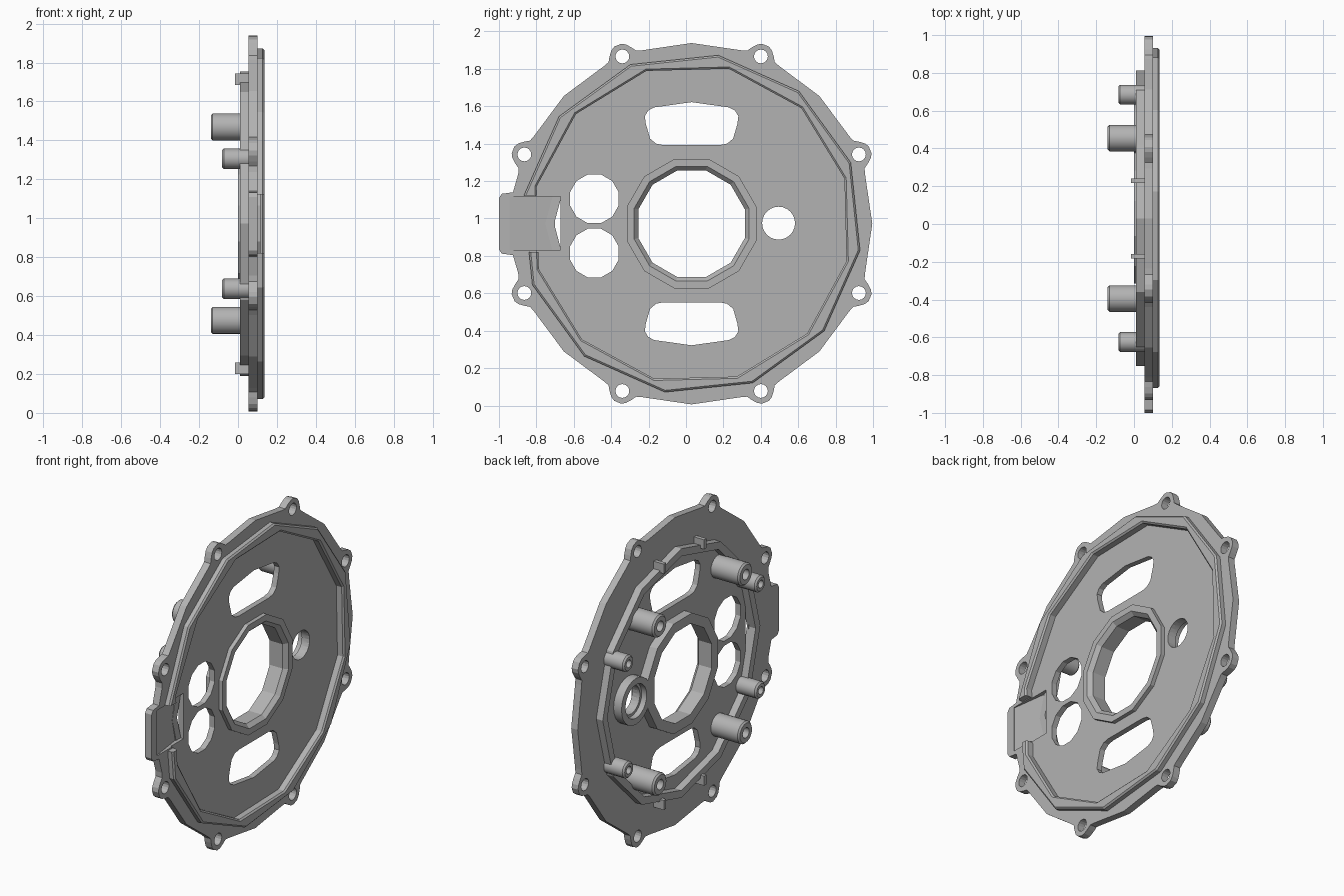
import bpy, bmesh
from math import sin, cos, pi, radians

if "Cube" in bpy.data.objects:
    bpy.data.objects.remove(bpy.data.objects["Cube"])

CY, CZ = 0.03, 0.972          # centre of the disc in the y-z plane
FLOOR, BACK, FRONT = 0.09, 0.055, 0.10

metal = bpy.data.materials.new("light_grey_metal")
metal.use_nodes = True
grey = (0.45, 0.45, 0.45, 1)
metal.diffuse_color = grey
bsdf = next(n for n in metal.node_tree.nodes if n.type == "BSDF_PRINCIPLED")
bsdf.inputs["Base Color"].default_value = grey


def finish(name, bm):
    bmesh.ops.recalc_face_normals(bm, faces=bm.faces)
    mesh = bpy.data.meshes.new(name)
    bm.to_mesh(mesh)
    bm.free()
    mesh.materials.append(metal)
    obj = bpy.data.objects.new(name, mesh)
    bpy.context.collection.objects.link(obj)
    return obj


def circle(y, z, r, n, phase=0.0):
    return [(y + r * cos(phase + 2 * pi * i / n), z + r * sin(phase + 2 * pi * i / n))
            for i in range(n)]


def prism(bm, outline, x0, x1):
    """Extrude a y-z outline along x."""
    a = [bm.verts.new((x0, y, z)) for y, z in outline]
    b = [bm.verts.new((x1, y, z)) for y, z in outline]
    bm.faces.new(a)
    bm.faces.new(b)
    for i in range(len(a)):
        j = (i + 1) % len(a)
        bm.faces.new((a[i], a[j], b[j], b[i]))


def box(bm, x, y, z):
    prism(bm, [(y[0], z[0]), (y[1], z[0]), (y[1], z[1]), (y[0], z[1])], *x)


def ring(name, y, z, profile, n):
    """Sweep a closed (radius, x, phase in degrees) profile around an x axis."""
    bm = bmesh.new()
    loops = [[bm.verts.new((x, *p)) for p in circle(y, z, r, n, radians(ph))]
             for r, x, ph in profile]
    for a, b in zip(loops, loops[1:] + loops[:1]):
        for i in range(n):
            j = (i + 1) % n
            bm.faces.new((a[i], a[j], b[j], b[i]))
    return finish(name, bm)


def post(name, y, z, r, tip, hole, n):
    """Hollow-ended post standing on the back of the plate."""
    bm = bmesh.new()
    steps = [(r, 0.07), (r, tip + 0.01), (r - 0.01, tip), (hole, tip), (hole, tip + 0.06)]
    loops = [[bm.verts.new((x, *p)) for p in circle(y, z, rr, n)] for rr, x in steps]
    for a, b in zip(loops, loops[1:]):
        for i in range(n):
            j = (i + 1) % n
            bm.faces.new((a[i], a[j], b[j], b[i]))
    bm.faces.new(loops[0])
    bm.faces.new(loops[-1])
    return finish(name, bm)


def cut(obj, *cutters):
    for c in cutters:
        m = obj.modifiers.new("cut", "BOOLEAN")
        m.object, m.operation, m.solver = c, "DIFFERENCE", "EXACT"
    bpy.context.view_layer.update()
    dg = bpy.context.evaluated_depsgraph_get()
    mesh = bpy.data.meshes.new_from_object(obj.evaluated_get(dg))
    obj.modifiers.clear()
    obj.data = mesh
    for c in cutters:
        bpy.data.objects.remove(c)


# Plate outline: eight corners, a bolt ear between each pair, a tab at the -y corner
ear = [(-0.01, -0.11), (0.0, -0.08), (0.025, -0.064), (0.052, -0.042), (0.065, -0.02)]
ear += [(u, -v) for u, v in reversed(ear)]
outline, bolts = [], []
for k in range(8):
    t = k * pi / 4
    if k == 4:
        outline += [(-0.925, 1.14), (-0.985, 1.132), (-1.0, 1.11),
                    (-1.0, 0.835), (-0.985, 0.812), (-0.925, 0.804)]
    else:
        outline.append((CY + 0.966 * cos(t), CZ + 0.966 * sin(t)))
    t += pi / 8
    bolts.append((CY + 0.968 * cos(t), CZ + 0.968 * sin(t)))
    outline += [(bolts[-1][0] + u * cos(t) - v * sin(t),
                 bolts[-1][1] + u * sin(t) + v * cos(t)) for u, v in ear]
bm = bmesh.new()
prism(bm, outline, BACK, FRONT)
plate = finish("plate", bm)

# Recess in the front of the plate
bm = bmesh.new()
prism(bm, circle(CY, CZ, 0.86, 12, radians(16.5)), FLOOR, 0.2)
recess = finish("recess_cutter", bm)

# Through holes: bolts, centre bore, round holes, side bore and the two windows
bm = bmesh.new()
for y, z in bolts:
    prism(bm, circle(y, z, 0.037, 16), -0.1, 0.2)
prism(bm, circle(CY, CZ, 0.32, 12, radians(15)), -0.1, 0.2)
for dz in (-0.145, 0.145):
    prism(bm, circle(-0.49, 0.96 + dz, 0.135, 12, radians(15)), -0.1, 0.2)
prism(bm, circle(0.495, 0.975, 0.088, 24), -0.1, 0.2)
half = [(0.0, 0.65), (0.2, 0.622), (0.232, 0.605), (0.25, 0.575), (0.245, 0.535),
        (0.222, 0.455), (0.19, 0.428), (0.15, 0.42)]
window = half + [(-y, z) for y, z in reversed(half[1:])]
for s in (1, -1):
    prism(bm, [(CY + y, CZ + s * z) for y, z in window], -0.1, 0.2)
holes = finish("hole_cutter", bm)

# Sloping pocket ending in a narrow slot at the tab
bm = bmesh.new()
section = [(0.2, -0.945), (0.095, -0.945), (0.062, -0.70), (-0.1, -0.70), (-0.1, -0.67), (0.2, -0.67)]
ends = [[bm.verts.new((x, y, z)) for x, y in section] for z in (0.832, 1.117)]
for e in ends:
    bm.faces.new(e)
for i in range(6):
    j = (i + 1) % 6
    bm.faces.new((ends[0][i], ends[0][j], ends[1][j], ends[1][i]))
pocket = finish("pocket_cutter", bm)
cut(plate, recess, holes, pocket)

# Raised sealing rim on the front, open at the tab
rim = ring("front_rim", CY, CZ, [
    (0.912, 0.085, 21), (0.912, 0.127, 21), (0.902, 0.136, 21),
    (0.862, 0.136, 16.5), (0.852, 0.127, 16.5), (0.852, 0.085, 16.5)], 12)
bm = bmesh.new()
box(bm, (0, 0.3), (-1.1, -0.6), (0.822, 1.122))
cut(rim, finish("gap_cutter", bm))

# Low wall on the back
ring("back_wall", CY, CZ, [
    (0.782, 0.07, 0), (0.782, 0.01, 0), (0.735, 0.01, 0), (0.735, 0.07, 0)], 12)

# Centre hub, standing proud on both sides
ring("centre_hub", CY, CZ, [
    (0.358, 0.0, 15), (0.358, 0.115, 15), (0.318, 0.115, 15),
    (0.295, 0.09, 15), (0.295, 0.0, 15)], 12)

# Stepped boss round the side bore
ring("side_boss", 0.495, 0.975, [
    (0.145, 0.07, 0), (0.145, 0.0, 0), (0.105, 0.0, 0), (0.105, 0.035, 0),
    (0.088, 0.035, 0), (0.088, 0.07, 0)], 24)

# Posts and clip nubs on the back, mirrored about both axes
for sy, side in ((1, "rear"), (-1, "front")):
    for sz, level in ((1, "upper"), (-1, "lower")):
        tag = f"{level}_{side}"
        post(f"large_post_{tag}", CY + sy * 0.425, CZ + sz * 0.497, 0.07, -0.14, 0.032, 20)
        post(f"small_post_{tag}", CY + sy * 0.655, CZ + sz * 0.334, 0.052, -0.083, 0.024, 16)
        bm = bmesh.new()
        y, z = CY + sy * 0.2, CZ + sz * 0.742
        box(bm, (-0.015, 0.07), (y - 0.012, y + 0.012), (z - 0.03, z + 0.03))
        finish(f"clip_nub_{tag}", bm)

# Smooth the round parts while keeping the faceted rings crisp
for obj in bpy.context.collection.objects:
    obj.select_set(obj.type == "MESH" and ("post" in obj.name or obj.name == "side_boss"))
    if obj.name == "side_boss":
        bpy.context.view_layer.objects.active = obj
bpy.ops.object.shade_smooth_by_angle(angle=radians(28))
